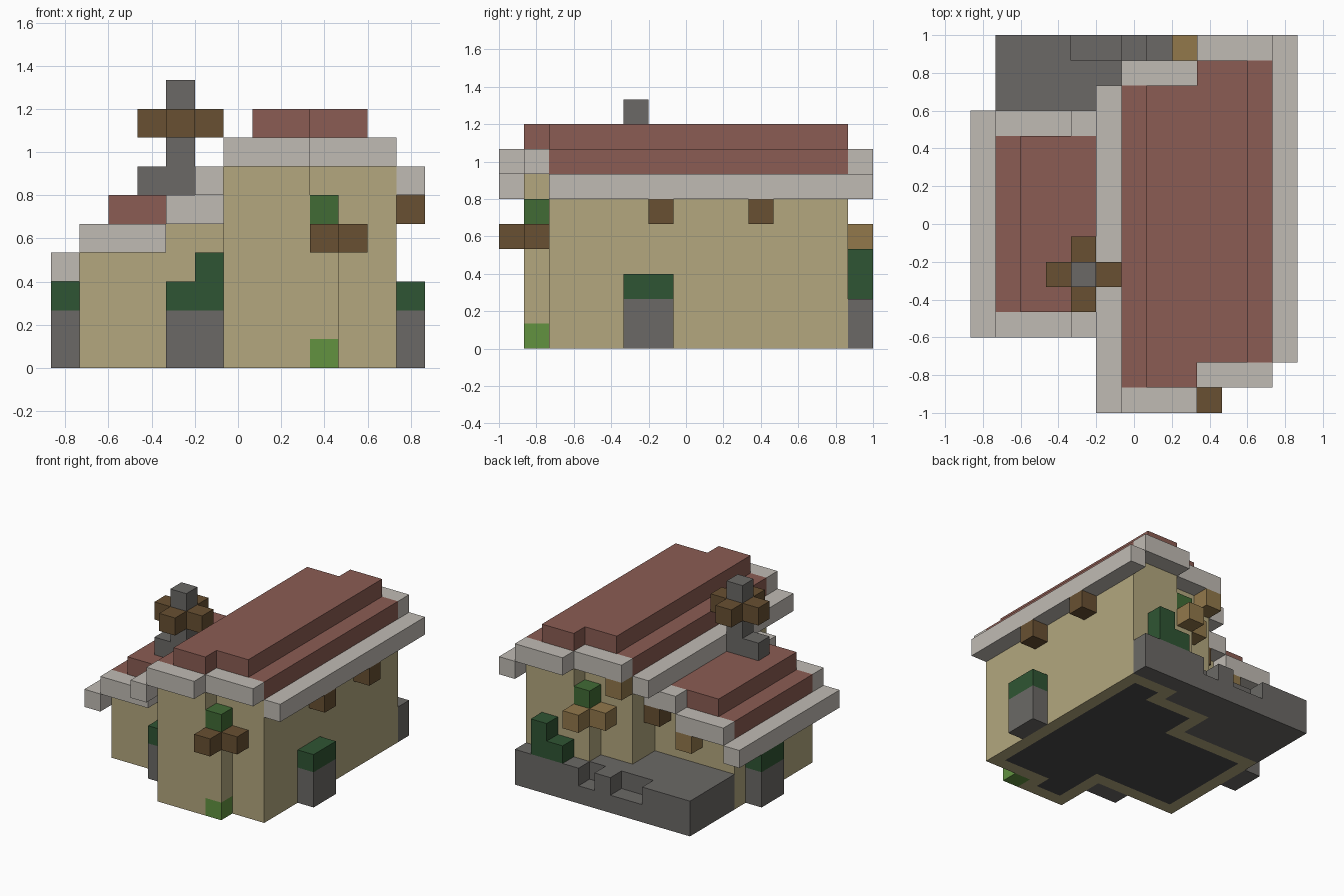
import bpy
import bmesh
from mathutils import Vector

UNIT = 2 / 15                       # edge of one building block
ORIGIN = Vector((6.5, 7.5, 0))      # centre of the block grid

default_cube = bpy.data.objects.get("Cube")
if default_cube:
    bpy.data.objects.remove(default_cube, do_unlink=True)


def make_material(name, red, green, blue):
    """Flat material from display colour values, stored as linear."""
    def linear(value):
        value /= 255
        return value / 12.92 if value <= 0.04045 else ((value + 0.055) / 1.055) ** 2.4
    colour = (linear(red), linear(green), linear(blue), 1)
    material = bpy.data.materials.new(name)
    material.use_nodes = True
    material.diffuse_color = colour
    shader = material.node_tree.nodes["Principled BSDF"]
    shader.inputs["Base Color"].default_value = colour
    shader.inputs["Roughness"].default_value = 0.9
    return material


plaster = make_material("plaster tan", 179, 167, 126)
trim = make_material("trim light grey", 192, 187, 180)
tile = make_material("roof red", 139, 92, 83)
stone = make_material("stone grey", 107, 105, 102)
floor = make_material("floor dark grey", 74, 74, 74)
timber = make_material("dark timber", 104, 80, 50)
plank = make_material("light timber", 146, 120, 75)
hedge = make_material("hedge dark green", 47, 85, 51)
leaf = make_material("leaf green", 65, 107, 53)
grass = make_material("grass bright green", 98, 146, 64)


def to_world(x, y, z):
    return (Vector((x, y, z)) - ORIGIN) * UNIT


def finish(name, bm, *materials):
    bmesh.ops.recalc_face_normals(bm, faces=bm.faces)
    mesh = bpy.data.meshes.new(name)
    bm.to_mesh(mesh)
    bm.free()
    for material in materials:
        mesh.materials.append(material)
    obj = bpy.data.objects.new(name, mesh)
    bpy.context.collection.objects.link(obj)
    return obj


def blocks(name, material, *boxes):
    """One object made of boxes, each given as x, y and z ranges on the grid."""
    bm = bmesh.new()
    for xs, ys, zs in boxes:
        low, high = (to_world(*corner) for corner in zip(xs, ys, zs))
        verts = bmesh.ops.create_cube(bm, size=1)["verts"]
        bmesh.ops.scale(bm, vec=high - low, verts=verts)
        bmesh.ops.translate(bm, vec=(low + high) / 2, verts=verts)
    return finish(name, bm, material)


def cell(x, y, z, height=1):
    return (x, x + 1), (y, y + 1), (z, z + height)


def turned(box):
    """Half-turn about the middle of the main house."""
    (xa, xb), (ya, yb), zs = box
    return (18 - xb, 18 - xa), (15 - yb, 15 - ya), zs


def flipped(box):
    """Mirror from the front to the back of the annex."""
    xs, (ya, yb), zs = box
    return xs, (15 - yb, 15 - ya), zs


def both(box, change):
    return box, change(box)


# Lowest wall course, one footprint with a dark floor inset underneath
outline = [(1, 4), (6, 4), (6, 1), (9, 1), (9, 2), (12, 2),
           (12, 14), (9, 14), (9, 13), (6, 13), (6, 11), (1, 11)]
bm = bmesh.new()
base = bm.faces.new([bm.verts.new(to_world(x, y, 0)) for x, y in outline])
extruded = bmesh.ops.extrude_face_region(bm, geom=[base], use_keep_orig=True)
bmesh.ops.translate(bm, vec=(0, 0, UNIT),
                    verts=[v for v in extruded["geom"] if isinstance(v, bmesh.types.BMVert)])
bmesh.ops.recalc_face_normals(bm, faces=bm.faces)
bottom = next(f for f in bm.faces if f.normal.z < -0.5)
bmesh.ops.inset_individual(bm, faces=[bottom], thickness=UNIT)
bottom.material_index = 1
finish("wall_base", bm, plaster, floor)

# Main house: two staggered halves, each the half-turn of the other
blocks("main_walls", plaster, *both(((6, 9), (1, 13), (1, 7)), turned))
blocks("main_eaves", trim, *both(((5, 6), (0, 13), (6, 7)), turned))
blocks("main_verges", trim,
       *both(((6, 9), (0, 1), (7, 8)), turned),
       *both(((6, 9), (13, 14), (7, 8)), turned))
blocks("main_roof", tile,
       *both(((6, 9), (1, 13), (7, 8)), turned),
       *both(((7, 9), (1, 13), (8, 9)), turned))

# Corner pillars with timber brackets and a plant on top
blocks("front_pillar", plaster, cell(9, 1, 1, 3))
blocks("back_pillar", plaster, turned(cell(9, 1, 1, 3)))
blocks("pillar_grass", grass, cell(9, 1, 0))
blocks("pillar_plants", leaf, *both(cell(9, 1, 5), turned))
bracket = [cell(9, 1, 4), cell(9, 0, 4), cell(10, 1, 4)]
blocks("front_bracket", timber, *bracket)
blocks("back_bracket", plank, *map(turned, bracket))
blocks("eave_beams", timber, cell(12, 6, 5), cell(12, 10, 5))
blocks("back_verge_beam", plank, cell(6, 13, 6))

# Annex: lower house leaning on the main one
blocks("annex_walls", plaster,
       ((1, 6), (4, 11), (1, 4)), ((4, 6), (4, 11), (4, 5)))
blocks("annex_eave", trim, ((0, 1), (3, 12), (3, 4)))
blocks("annex_verges", trim,
       *both(((1, 4), (3, 4), (4, 5)), flipped),
       *both(((4, 6), (3, 4), (5, 6)), flipped))
blocks("annex_roof", tile,
       ((1, 4), (4, 11), (4, 5)), ((2, 6), (4, 11), (5, 6)))
blocks("annex_back_beam", timber, cell(5, 11, 4))
blocks("annex_back_bracket", plank, cell(3, 11, 3))

# Chimney with a timber cross
blocks("chimney", stone, cell(3, 5, 6), cell(4, 5, 6, 4))
blocks("chimney_cross", timber,
       cell(3, 5, 8), cell(5, 5, 8), cell(4, 4, 8), cell(4, 6, 8))

# Planters and hedges
planters = {"side": ((12, 13), (5, 7)), "annex": ((0, 1), (8, 10)), "front": ((4, 6), (3, 4))}
for place, (xs, ys) in planters.items():
    blocks(place + "_planter", stone, (xs, ys, (0, 2)))
    blocks(place + "_hedge", hedge, (xs, ys, (2, 3)))
blocks("front_hedge_top", hedge, cell(5, 3, 3))
blocks("back_hedge", hedge, cell(10, 14, 2, 2), cell(9, 14, 2))

# Back terrace with a notched edge
blocks("terrace", stone,
       ((1, 6), (11, 14), (0, 2)), ((6, 9), (13, 14), (0, 2)),
       ((1, 12), (14, 15), (0, 1)))
blocks("terrace_edge", stone,
       *[((a, b), (14, 15), (1, 2)) for a, b in ((1, 4), (6, 7), (8, 12))])
